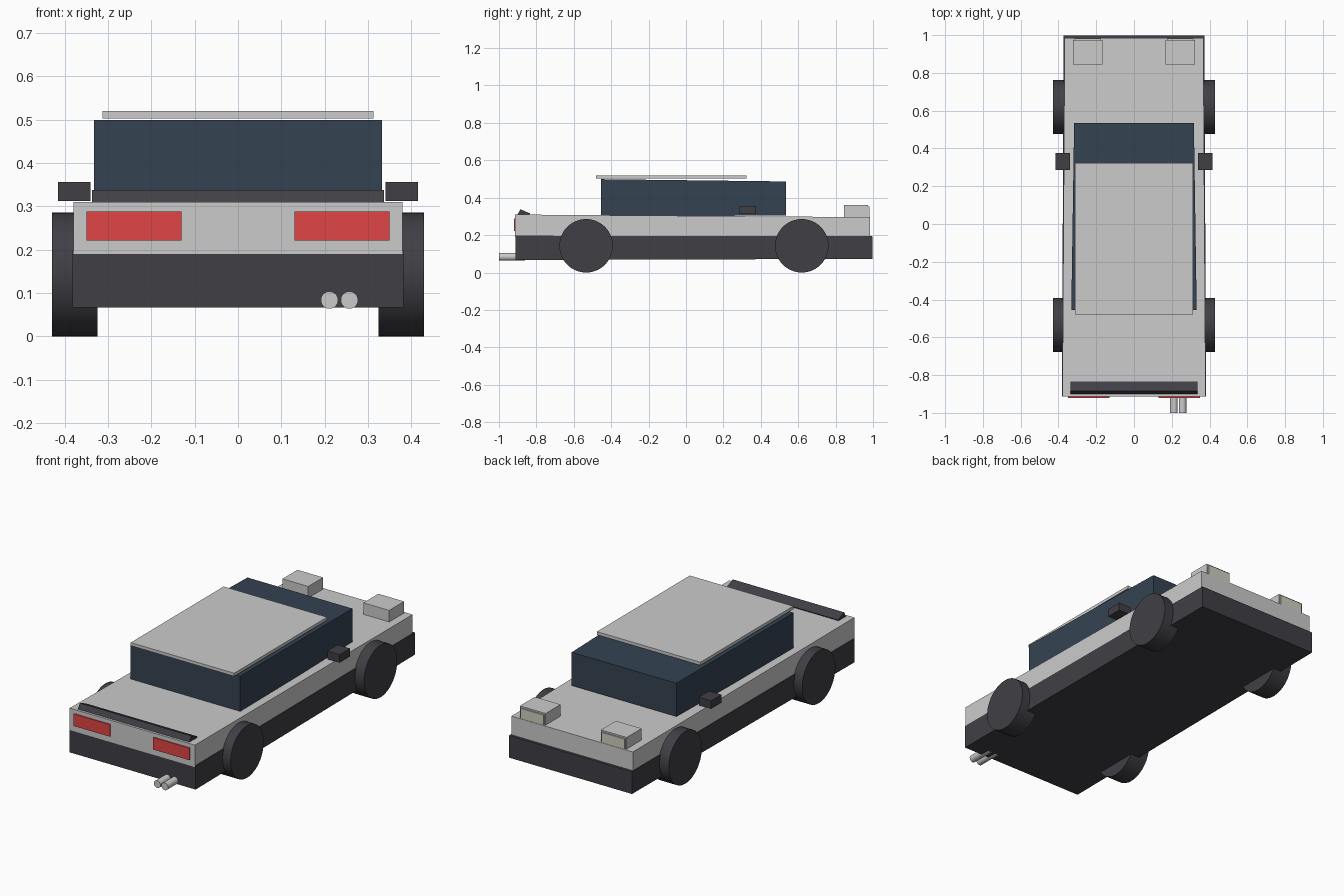
import bpy
import bmesh
from math import pi

if "Cube" in bpy.data.objects:
    bpy.data.objects.remove(bpy.data.objects["Cube"])


def material(name, rgb):
    m = bpy.data.materials.new(name)
    m.diffuse_color = (*rgb, 1)
    m.use_nodes = True
    m.node_tree.nodes["Principled BSDF"].inputs["Base Color"].default_value = m.diffuse_color
    return m


DARK = material("dark_trim", (0.05, 0.05, 0.06))
GLASS = material("blue_glass", (0.035, 0.055, 0.085))
RED = material("red_lamp", (0.75, 0.06, 0.06))
PALE = material("pale_lens", (0.62, 0.62, 0.52))


def prism(name, profile, w0, w1=None, cx=0, mat=None):
    """Extrude a (y, z) profile across x; half width blends from w0 (min y) to w1 (max y)."""
    w1 = w0 if w1 is None else w1
    lo, hi = min(p[0] for p in profile), max(p[0] for p in profile)
    bm = bmesh.new()
    sides = []
    for s in (-1, 1):
        sides.append([bm.verts.new((cx + s * (w0 + (w1 - w0) * (y - lo) / (hi - lo)), y, z))
                      for y, z in profile])
    left, right = sides
    n = len(profile)
    bm.faces.new(left)
    bm.faces.new(right[::-1])
    for i in range(n):
        j = (i + 1) % n
        bm.faces.new((left[j], left[i], right[i], right[j]))
    bmesh.ops.recalc_face_normals(bm, faces=bm.faces)
    me = bpy.data.meshes.new(name)
    bm.to_mesh(me)
    bm.free()
    ob = bpy.data.objects.new(name, me)
    bpy.context.collection.objects.link(ob)
    if mat:
        me.materials.append(mat)
    return ob


def box(name, x, y, z, mat=None):
    """Box from (min, max) pairs."""
    prof = [(y[0], z[0]), (y[1], z[0]), (y[1], z[1]), (y[0], z[1])]
    return prism(name, prof, (x[1] - x[0]) / 2, cx=(x[0] + x[1]) / 2, mat=mat)


def cylinder(name, r, depth, loc, rot, mat=None, sides=32):
    bpy.ops.mesh.primitive_cylinder_add(vertices=sides, radius=r, depth=depth,
                                        location=loc, rotation=rot)
    ob = bpy.context.object
    ob.name = name
    bpy.ops.object.shade_smooth_by_angle()
    if mat:
        ob.data.materials.append(mat)
    return ob


# Dark lower body and grey upper body, narrowing slightly towards +y
prism("lower_body", [(-0.912, 0.067), (0.998, 0.073), (0.998, 0.194), (-0.912, 0.197)],
      0.382, 0.372, mat=DARK)
prism("upper_body", [(-0.914, 0.19), (0.984, 0.19), (0.984, 0.296), (-0.914, 0.31)],
      0.379, 0.367)

# Glass cabin and thin roof panel
prism("cabin", [(-0.455, 0.30), (0.535, 0.305), (0.535, 0.487), (-0.455, 0.499)],
      0.332, 0.317, mat=GLASS)
box("roof", (-0.313, 0.313), (-0.48, 0.323), (0.503, 0.52))

# Tilted tail lip
prism("tail_spoiler", [(-0.902, 0.308), (-0.845, 0.30), (-0.833, 0.316), (-0.885, 0.338)],
      0.337, mat=DARK)

# Parts repeated on both sides
for s, side in ((-1, "left"), (1, "right")):
    def span(a, b):
        return tuple(sorted((s * a, s * b)))

    for label, y in (("front", -0.534), ("rear", 0.619)):
        cylinder(f"{label}_{side}_wheel", 0.143, 0.105, (s * 0.377, y, 0.143),
                 (0, pi / 2, 0), DARK, 48)
    box(f"{side}_mirror", span(0.34, 0.415), (0.286, 0.375), (0.312, 0.356), DARK)
    box(f"{side}_red_lamp", span(0.13, 0.35), (-0.92, -0.90), (0.222, 0.288), RED)
    box(f"{side}_raised_lamp", span(0.167, 0.323), (0.845, 0.974), (0.29, 0.36))
    box(f"{side}_lamp_lens", span(0.175, 0.315), (0.97, 0.982), (0.295, 0.352), PALE)

# Twin exhaust tips
for i, x in enumerate((0.211, 0.257)):
    cylinder(f"exhaust_tip_{i + 1}", 0.02, 0.14, (x, -0.93, 0.084), (pi / 2, 0, 0))
